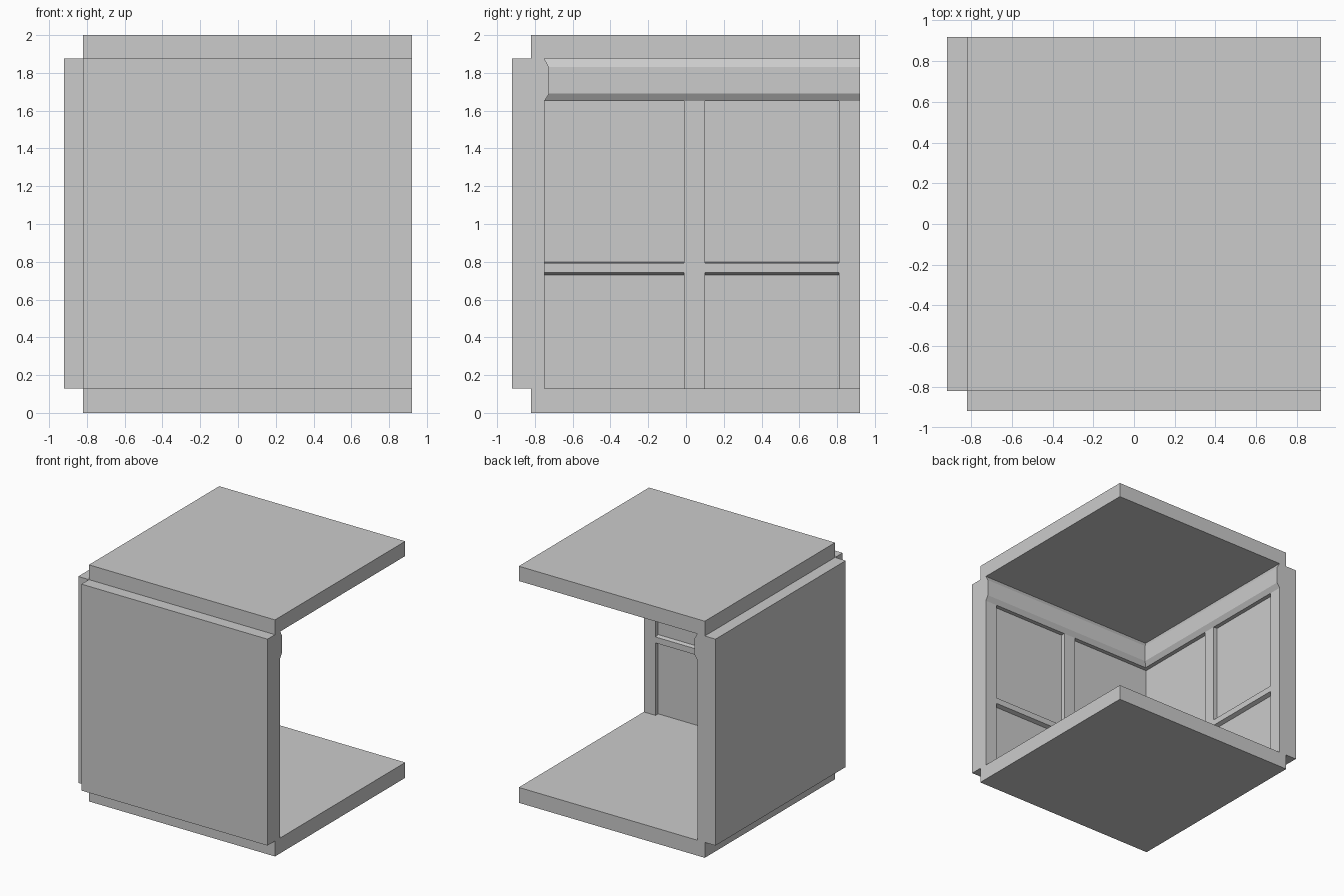
import bpy, bmesh

if "Cube" in bpy.data.objects:
    bpy.data.objects.remove(bpy.data.objects["Cube"])

E = 0.92         # open edge of the tile
B = -0.82        # back of the wall core
FACE, PANEL = -0.75, -0.785
Z0, Z1 = 0.13, 1.875


def to_object(name, bm):
    bmesh.ops.recalc_face_normals(bm, faces=bm.faces)
    me = bpy.data.meshes.new(name)
    bm.to_mesh(me)
    bm.free()
    ob = bpy.data.objects.new(name, me)
    bpy.context.collection.objects.link(ob)
    return ob


def box(name, lo, hi):
    bm = bmesh.new()
    bmesh.ops.create_cube(bm, size=1)
    for v in bm.verts:
        v.co = [(a + b) / 2 + c * (b - a) for a, b, c in zip(lo, hi, v.co)]
    return to_object(name, bm)


def both_walls(name, lo, hi):
    # one box on the front wall and its twin on the left wall
    swap = lambda p: (p[1], p[0], p[2])
    return [box(name + "_front", lo, hi), box(name + "_left", swap(lo), swap(hi))]


# Floor, wall core, rail, cornice and ceiling: one section mitred round the corner
section = [(E, 0), (B, 0), (B, 2), (E, 2), (E, Z1), (FACE, Z1),
           (-0.725, 1.83), (-0.725, 1.69), (FACE, 1.65), (PANEL, 1.65),
           (PANEL, 0.80), (FACE, 0.793), (FACE, 0.742), (PANEL, 0.73),
           (PANEL, Z0), (E, Z0)]
bm = bmesh.new()
rings = [[bm.verts.new(p) for p in ring] for ring in (
    [(E, c, z) for c, z in section],
    [(c, c, z) for c, z in section],
    [(c, E, z) for c, z in section])]
bm.faces.new(rings[0])
bm.faces.new(rings[2])
n = len(section)
for a, b in zip(rings, rings[1:]):
    for i in range(n):
        j = (i + 1) % n
        if section[i][0] == E and section[j][0] == E:
            continue
        bm.faces.new((a[i], a[j], b[j], b[i]))
bmesh.ops.remove_doubles(bm, verts=bm.verts, dist=1e-4)
room = to_object("room_corner", bm)

# Inner posts and outer cladding slabs
parts = []
for x0, x1 in ((-0.01, 0.10), (0.81, E)):
    parts += both_walls("post", (x0, -0.80, 0.10), (x1, FACE, 1.67))
parts += both_walls("cladding", (B, -0.92, Z0), (E, -0.80, Z1))

# Fuse the parts into one clean shell
bpy.context.view_layer.objects.active = room
for p in parts:
    m = room.modifiers.new("fuse", 'BOOLEAN')
    m.operation, m.solver, m.object = 'UNION', 'EXACT', p
    bpy.ops.object.modifier_apply(modifier=m.name)
    bpy.data.objects.remove(p)

bm = bmesh.new()
bm.from_mesh(room.data)
bmesh.ops.remove_doubles(bm, verts=bm.verts, dist=1e-4)
bmesh.ops.dissolve_limit(bm, angle_limit=0.01, verts=bm.verts, edges=bm.edges)
bm.to_mesh(room.data)
bm.free()
